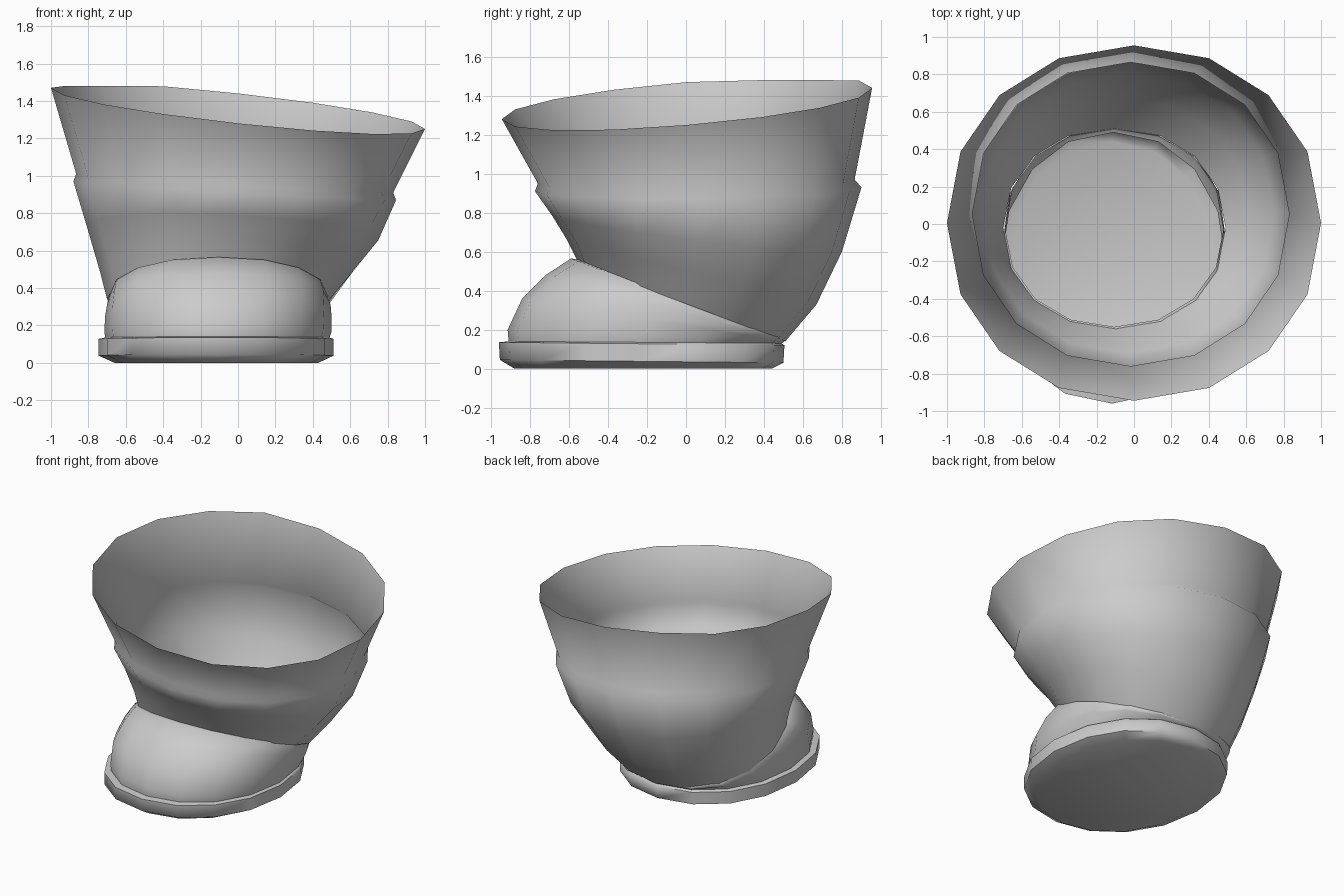
import bpy, bmesh, math

SEGMENTS = 16

cube = bpy.data.objects.get("Cube")
if cube:
    bpy.data.objects.remove(cube, do_unlink=True)

grey = bpy.data.materials.new("plain grey")
grey.use_nodes = True
COLOUR = (0.6, 0.6, 0.6, 1)
grey.diffuse_color = COLOUR
grey.node_tree.nodes["Principled BSDF"].inputs["Base Color"].default_value = COLOUR


def signed_power(v, p):
    return math.copysign(abs(v) ** p, v)


def add_ring(bm, right, left, front, back, z_front, z_back, lean=0.0, power=0.95):
    """Oval ring within the given limits, tilted front to back and side to side."""
    ring = []
    for i in range(SEGMENTS):
        a = 2 * math.pi * i / SEGMENTS
        c, s = signed_power(math.cos(a), power), signed_power(math.sin(a), power)
        x = (right + left) / 2 + c * (left - right) / 2
        y = (front + back) / 2 + s * (back - front) / 2
        z = (z_front + z_back) / 2 + s * (z_back - z_front) / 2 + c * lean
        ring.append(bm.verts.new((x, y, min(max(z, 0), 1.48))))
    return ring


def loft(name, rings, cap=False, angle=60):
    bm = bmesh.new()
    loops = [add_ring(bm, *r) for r in rings]
    for low, high in zip(loops, loops[1:]):
        for i in range(SEGMENTS):
            j = (i + 1) % SEGMENTS
            bm.faces.new((low[i], low[j], high[j], high[i]))
    if cap:
        bm.faces.new(loops[0][::-1])
    mesh = bpy.data.meshes.new(name)
    bm.to_mesh(mesh)
    bm.free()
    mesh.materials.append(grey)
    obj = bpy.data.objects.new(name, mesh)
    bpy.context.collection.objects.link(obj)
    bpy.ops.object.select_all(action='DESELECT')
    obj.select_set(True)
    bpy.context.view_layer.objects.active = obj
    bpy.ops.object.shade_smooth_by_angle(angle=math.radians(angle))


# Flat sole with a rounded lower edge and a narrow welt
loft("sole", [
    (-0.66, 0.43, -0.88, 0.44, 0.0, 0.0),
    (-0.745, 0.51, -0.955, 0.50, 0.045, 0.03),
    (-0.745, 0.51, -0.96, 0.505, 0.135, 0.12),
    (-0.71, 0.49, -0.91, 0.49, 0.14, 0.13),
], cap=True)

# Rounded toe and instep, rising to the ankle
loft("foot", [
    (-0.71, 0.49, -0.91, 0.49, 0.14, 0.13),
    (-0.715, 0.50, -0.915, 0.50, 0.20, 0.135),
    (-0.71, 0.50, -0.84, 0.505, 0.36, 0.14, 0.0, 0.85),
    (-0.70, 0.495, -0.72, 0.51, 0.48, 0.145, 0.0, 0.85),
    (-0.69, 0.48, -0.59, 0.51, 0.565, 0.15, 0.0, 0.9),
    (-0.69, 0.48, -0.55, 0.51, 0.56, 0.15),
])

# Wide flared shaft with a fold halfway and a slanted open rim
loft("shaft", [
    (-0.70, 0.49, -0.55, 0.51, 0.54, 0.14),
    (-0.74, 0.62, -0.61, 0.67, 0.66, 0.33),
    (-0.81, 0.75, -0.69, 0.80, 0.79, 0.60, -0.04),
    (-0.88, 0.845, -0.775, 0.90, 0.91, 0.93, -0.05),
    (-0.865, 0.83, -0.76, 0.865, 0.95, 0.97, -0.05),
    (-1.0, 1.0, -0.945, 0.955, 1.28, 1.44, -0.11),
])
